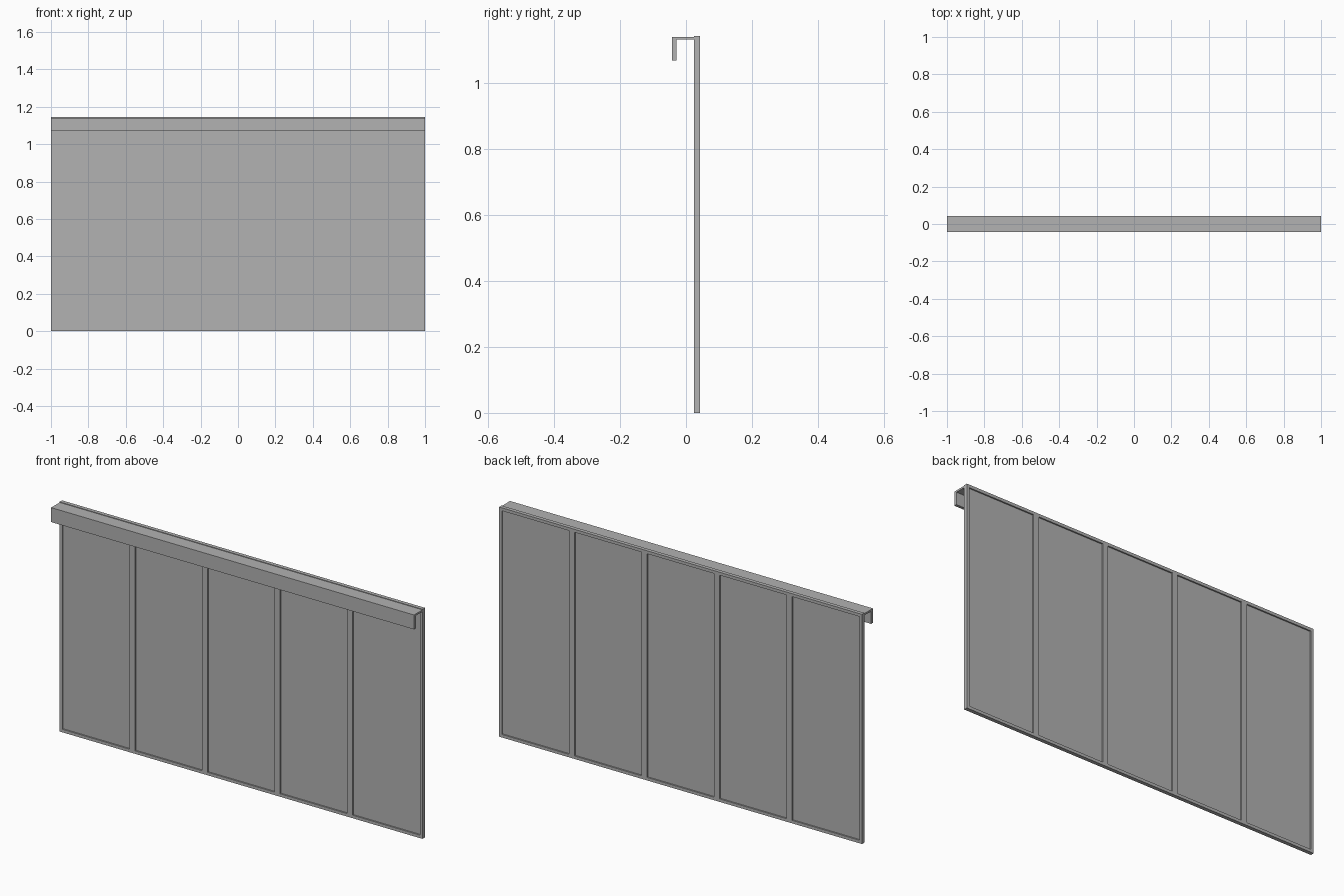
import bpy
import bmesh

cube = bpy.data.objects.get("Cube")
if cube:
    bpy.data.objects.remove(cube, do_unlink=True)

# Single painted metal colour
grey = bpy.data.materials.new("mid_grey")
grey.use_nodes = True
colour = (0.445, 0.445, 0.445, 1)
grey.diffuse_color = colour
grey.node_tree.nodes["Principled BSDF"].inputs["Base Color"].default_value = colour


def finish(name, bm):
    bmesh.ops.recalc_face_normals(bm, faces=bm.faces)
    mesh = bpy.data.meshes.new(name)
    bm.to_mesh(mesh)
    bm.free()
    mesh.materials.append(grey)
    obj = bpy.data.objects.new(name, mesh)
    bpy.context.collection.objects.link(obj)
    return obj


def box(name, xs, ys, zs):
    bm = bmesh.new()
    bmesh.ops.create_cube(bm, size=1)
    for v in bm.verts:
        v.co = [r[0] if c < 0 else r[1] for c, r in zip(v.co, (xs, ys, zs))]
    return finish(name, bm)


HALF, TOP, RAIL, BAYS = 1.0, 1.144, 0.015, 5
FRONT, BACK, RECESS = 0.024, 0.043, 0.007
DEPTH = (FRONT, BACK)
inner_z = (RAIL, TOP - RAIL)
bay = 2 * HALF / BAYS

# Outer frame rails
box("bottom_rail", (-HALF, HALF), DEPTH, (0, RAIL))
box("top_rail", (-HALF, HALF), DEPTH, (TOP - RAIL, TOP))

# Upright stiles: half width at the ends, full width between bays
for i in range(BAYS + 1):
    x = -HALF + i * bay
    box(f"stile_{i + 1}", (max(x - RAIL, -HALF), min(x + RAIL, HALF)), DEPTH, inner_z)

# Thin infill panels, recessed on both sides
for i in range(BAYS):
    x = -HALF + i * bay
    box(f"panel_{i + 1}", (x + RAIL, x + bay - RAIL),
        (FRONT + RECESS, BACK - RECESS), inner_z)

# Hooked top channel: shelf with a hanging front lip, extruded along x
profile = [(FRONT, 1.141), (-0.043, 1.141), (-0.043, 1.069),
           (-0.029, 1.069), (-0.029, 1.132), (FRONT, 1.132)]
bm = bmesh.new()
end = bm.faces.new([bm.verts.new((-HALF, y, z)) for y, z in profile])
extruded = bmesh.ops.extrude_face_region(bm, geom=[end])["geom"]
bmesh.ops.translate(bm, vec=(2 * HALF, 0, 0),
                    verts=[g for g in extruded if isinstance(g, bmesh.types.BMVert)])
finish("top_hook_channel", bm)
